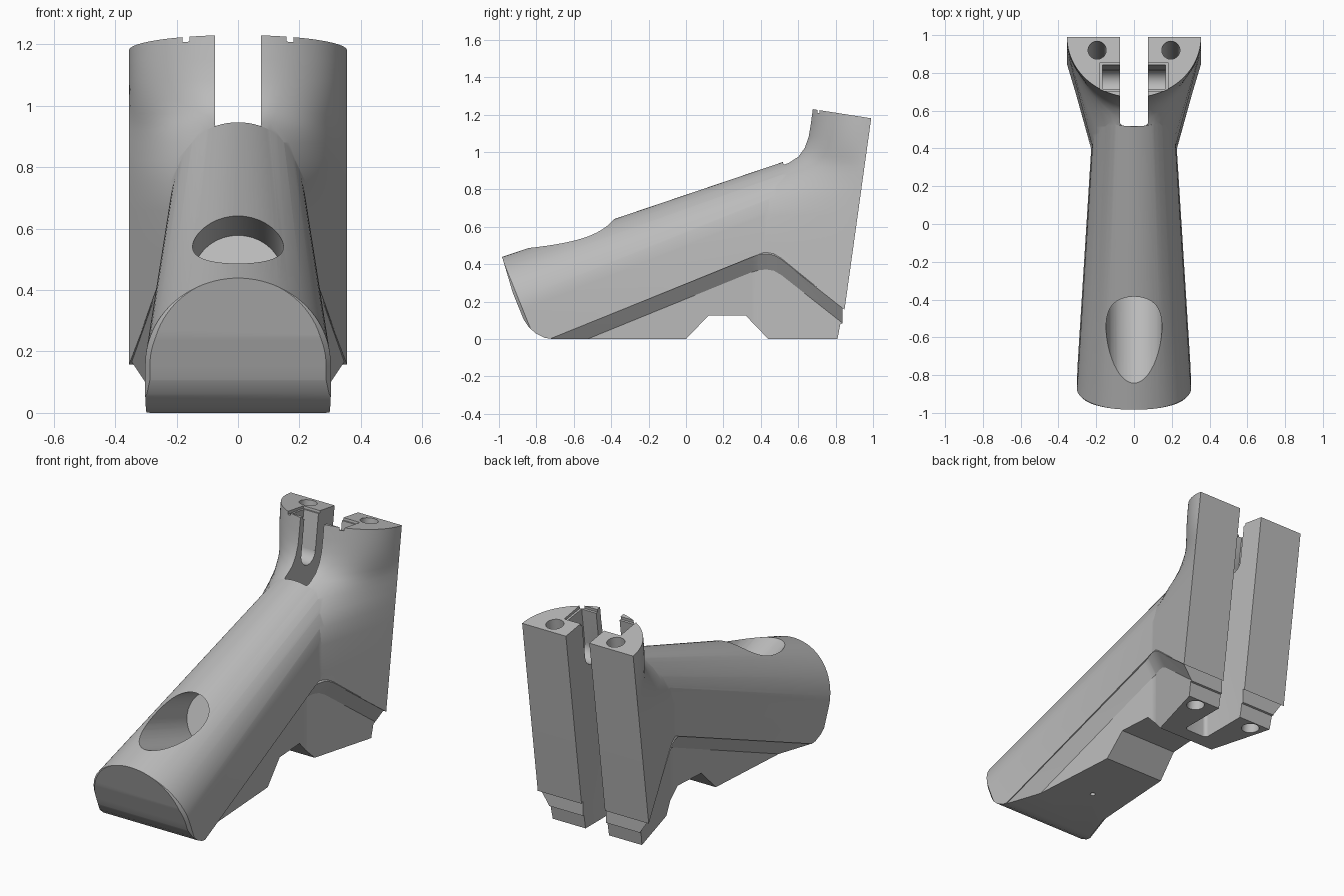
import bpy, bmesh
from math import sin, cos, pi, radians, atan2
from mathutils import Matrix, Vector

cube = bpy.data.objects.get("Cube")
if cube:
    bpy.data.objects.remove(cube, do_unlink=True)

grey = bpy.data.materials.new("plain grey")
grey.use_nodes = True
grey.diffuse_color = (0.5, 0.5, 0.5, 1)
grey.node_tree.nodes["Principled BSDF"].inputs["Base Color"].default_value = (0.5, 0.5, 0.5, 1)


def make(name, bm):
    bmesh.ops.recalc_face_normals(bm, faces=bm.faces)
    me = bpy.data.meshes.new(name)
    bm.to_mesh(me)
    bm.free()
    me.materials.append(grey)
    ob = bpy.data.objects.new(name, me)
    bpy.context.collection.objects.link(ob)
    return ob


def interp(table, t):
    """Linear lookup in a list of (key, value) pairs."""
    for (a, va), (b, vb) in zip(table, table[1:]):
        if t <= b:
            break
    return va + (vb - va) * (t - a) / (b - a)


def loft(name, rings):
    """Skin half outlines, mirrored across x, with strip caps on both ends."""
    bm = bmesh.new()
    loops = []
    for half in rings:
        full = half + [(-x, y, z) for x, y, z in reversed(half)]
        loops.append([bm.verts.new(p) for p in full])
    n = len(loops[0])
    for a, b in zip(loops, loops[1:]):
        for i in range(n):
            j = (i + 1) % n
            bm.faces.new((a[i], a[j], b[j], b[i]))
    for ring in (loops[0], loops[-1]):
        for i in range(n // 2 - 1):
            bm.faces.new((ring[i], ring[i + 1], ring[n - 2 - i], ring[n - 1 - i]))
    bmesh.ops.remove_doubles(bm, verts=bm.verts, dist=1e-5)
    return make(name, bm)


def prism(name, outline, half):
    """Side outline (y, z) extruded across x."""
    bm = bmesh.new()
    face = bm.faces.new([bm.verts.new((-half, y, z)) for y, z in outline])
    ext = bmesh.ops.extrude_face_region(bm, geom=[face])["geom"]
    bmesh.ops.translate(bm, vec=(2 * half, 0, 0),
                        verts=[v for v in ext if isinstance(v, bmesh.types.BMVert)])
    return make(name, bm)


def rod(name, a, b, r, seg=40):
    a, b = Vector(a), Vector(b)
    turn = (b - a).to_track_quat('Z', 'Y').to_matrix().to_4x4()
    bm = bmesh.new()
    bmesh.ops.create_cone(bm, cap_ends=True, segments=seg, radius1=r, radius2=r,
                          depth=(b - a).length,
                          matrix=Matrix.Translation((a + b) / 2) @ turn)
    return make(name, bm)


def box(name, centre, size, tilt=0.0, round_r=0.0):
    bm = bmesh.new()
    bmesh.ops.create_cube(bm, size=1, matrix=Matrix.Diagonal((*size, 1)))
    if round_r:
        up = [e for e in bm.edges if abs(e.verts[0].co.z - e.verts[1].co.z) > 0.01]
        bmesh.ops.bevel(bm, geom=up, offset=round_r, segments=5, profile=0.5, affect='EDGES')
    bm.transform(Matrix.Translation(centre) @ Matrix.Rotation(tilt, 4, 'X'))
    return make(name, bm)


def combine(target, other, operation):
    mod = target.modifiers.new("join", 'BOOLEAN')
    mod.operation, mod.solver, mod.object = operation, 'EXACT', other
    bpy.context.view_layer.objects.active = target
    bpy.ops.object.modifier_apply(modifier=mod.name)
    bpy.data.objects.remove(other, do_unlink=True)


RIDGE = [(-0.9, -0.072), (0.35, 0.437), (0.39, 0.448), (0.43, 0.452),
         (0.47, 0.445), (0.51, 0.422), (0.85, 0.155)]
WIDTH = [(-0.81, 0.303), (0.38, 0.226), (0.845, 0.355)]


def back(z):
    return 0.84 + 0.139 * (z - 0.1)


# Tapered arched arm along a sloping axis
CY, CZ = 0.927, 0.375


def arm_ring(s, inset=0.0):
    r = 0.303 - 0.0585 * s - inset
    local = [(r, -0.2)] + [(r * cos(a * pi / 48), r * sin(a * pi / 48)) for a in range(25)]
    return [(x, -0.8875 + CY * s - CZ * h, 0.152 + CZ * s + CY * h) for x, h in local]


body = loft("mount_body", [arm_ring(0, 0.016), arm_ring(0.016), arm_ring(1.6)])

# Rear block: level, shoulder half width, nose position, roundness
LEVELS = [(0, 0.215, 0.34, 0), (0.5, 0.215, 0.34, 0), (0.66, 0.212, 0.34, 0),
          (0.75, 0.195, 0.35, 0.04), (0.82, 0.155, 0.37, 0.13), (0.88, 0.085, 0.42, 0.3),
          (0.92, 0.03, 0.485, 0.5), (0.945, 0, 0.54, 0.63), (0.975, 0, 0.59, 0.76),
          (1.02, 0, 0.625, 0.88), (1.08, 0, 0.648, 0.97), (1.15, 0, 0.66, 1), (1.3, 0, 0.68, 1)]


def block_ring(z, shoulder, nose, k):
    pts, n, split = [], 24, 18
    b = back(z) if z else back(0.155)
    sy = nose + 0.04 * shoulder / 0.215
    for i in range(n + 1):
        a = i / n * pi / 2
        ex, ey = 0.355 * cos(a), b - (b - nose) * sin(a)
        if i <= split:
            t = i / split
            lx, ly = 0.355 + (shoulder - 0.355) * t, b + (sy - b) * t
        else:
            t = (i - split) / (n - split)
            lx, ly = shoulder * (1 - t), sy + (nose - sy) * t
        y = ly + (ey - ly) * k
        pts.append((lx + (ex - lx) * k, y, z if z else interp(RIDGE, y)))
    return pts


combine(body, loft("rear_block", [block_ring(*lv) for lv in LEVELS]), 'UNION')


# Narrower keel below the ridge, with a sloped band
def keel_ring(y):
    w, z = interp(WIDTH, y), interp(RIDGE, y)
    return [(w - 0.05, y, z + 0.06), (w - 0.004, y, z + 0.004),
            (w - 0.06, y, z - 0.08), (w - 0.06, y, min(-0.05, z - 0.1))]


keel_stations = [-0.8, 0.35, 0.38, 0.39, 0.43, 0.47, 0.51, 0.836]
combine(body, loft("keel", [keel_ring(y) for y in keel_stations]), 'UNION')

# Trim to the side outline: rounded toe, flat base with notch, sloping top
outline = [(-1.3, 1.5), (-0.9, 0.16), (-0.868, 0.105), (-0.84, 0.062), (-0.8, 0.028),
           (-0.755, 0.006), (-0.71, 0), (0, 0), (0.12, 0.125), (0.32, 0.125), (0.44, 0),
           (0.81, 0), (0.825, 0.08), (0.87, 0.09), (1.15, 1.155), (0.5, 1.257)]
combine(body, prism("outline_trim", outline, 0.6), 'INTERSECT')

# Central slot, open at the back and base
combine(body, box("slot_cut", (0, 0.87, 0.65), (0.15, 0.7, 1.7), 0, 0.022), 'DIFFERENCE')

# Round-bottomed pocket across the slot, with a shallow rim
tilt = -atan2(0.139, 1)
lean = Vector((0, 0.138, 0.99))
mouth = Vector((0, 0.78, 1.213))
combine(body, box("pocket_rim_cut", mouth, (0.36, 0.154, 0.03), tilt), 'DIFFERENCE')
combine(body, box("pocket_cut", mouth - lean * 0.07, (0.336, 0.13, 0.3), tilt), 'DIFFERENCE')
low = mouth - lean * 0.22
side = Vector((0.168, 0, 0))
combine(body, rod("pocket_floor_cut", low - side, low + side, 0.065), 'DIFFERENCE')

# Long bolt holes through both posts
for sx in (-1, 1):
    top = Vector((sx * 0.195, 0.92, 1.19))
    combine(body, rod("bolt_cut", top + lean * 0.1, top - lean * 1.4, 0.048), 'DIFFERENCE')

# Sloping bore in the arm and small pin hole in the base
combine(body, rod("bore_cut", (0, -1.1, 0.732), (0, -0.25, 0.438), 0.148, 56), 'DIFFERENCE')
combine(body, rod("pin_cut", (0, -0.35, -0.1), (0, -0.35, 0.15), 0.014, 16), 'DIFFERENCE')

bpy.ops.object.select_all(action='DESELECT')
body.select_set(True)
bpy.context.view_layer.objects.active = body
bpy.ops.object.shade_smooth_by_angle(angle=radians(28))
